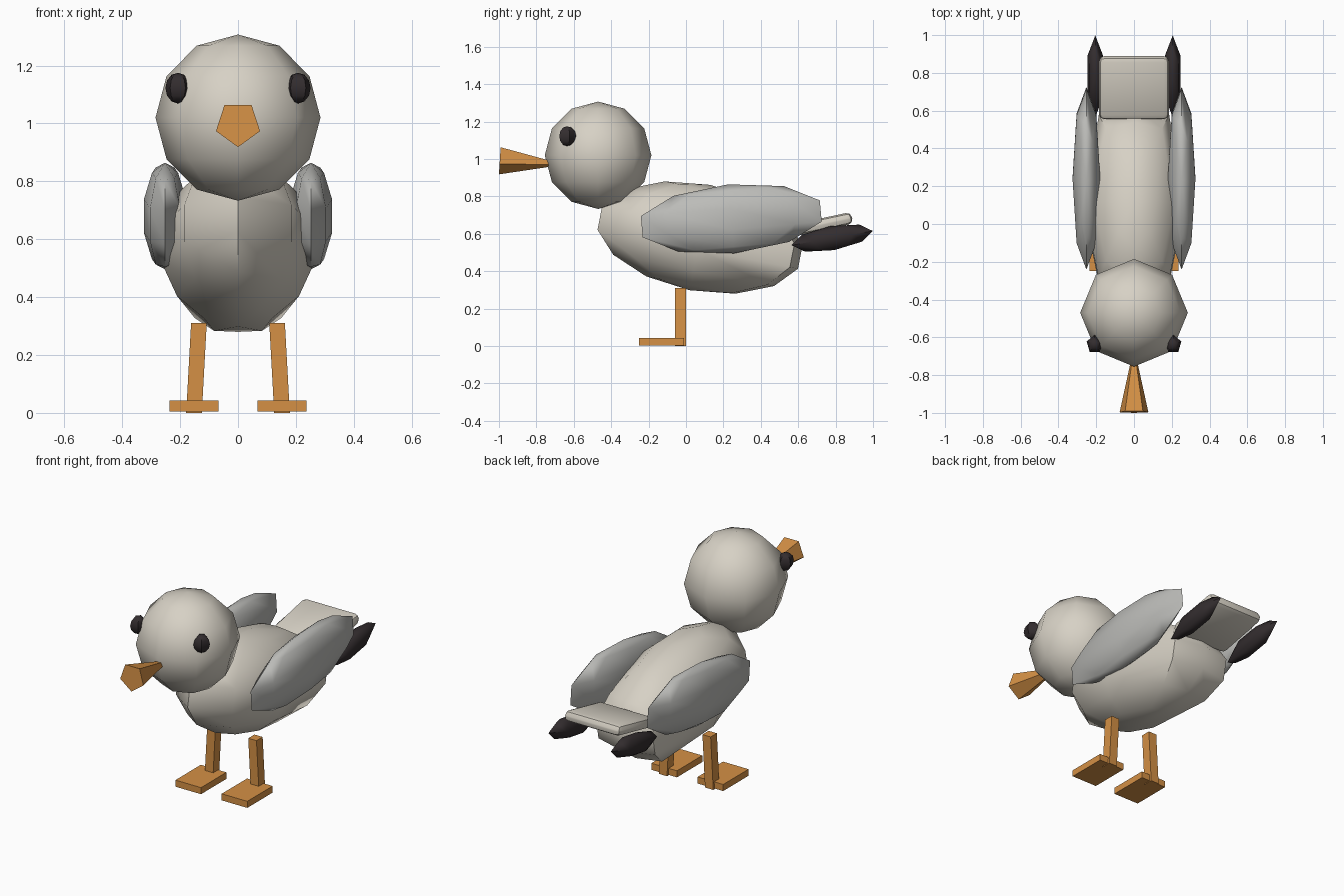
import bpy, bmesh, math
from mathutils import Matrix, Vector

if "Cube" in bpy.data.objects:
    bpy.data.objects.remove(bpy.data.objects["Cube"])


def material(name, rgb):
    m = bpy.data.materials.new(name)
    m.diffuse_color = (*rgb, 1)
    m.use_nodes = True
    m.node_tree.nodes["Principled BSDF"].inputs["Base Color"].default_value = m.diffuse_color
    return m


WHITE = material("warm white", (0.68, 0.64, 0.56))
GREY = material("wing grey", (0.50, 0.50, 0.48))
DARK = material("near black", (0.033, 0.026, 0.028))
ORANGE = material("orange", (0.66, 0.28, 0.06))


def finish(name, bm, mat, smooth=None):
    bmesh.ops.recalc_face_normals(bm, faces=bm.faces[:])
    me = bpy.data.meshes.new(name)
    bm.to_mesh(me)
    bm.free()
    me.materials.append(mat)
    if smooth:
        me.shade_smooth()
        me.set_sharp_from_angle(angle=math.radians(smooth))
    ob = bpy.data.objects.new(name, me)
    bpy.context.scene.collection.objects.link(ob)
    return ob


def ball(name, mat, centre, size, segs, rings, tilt=0, shape=None, smooth=50):
    """Low-poly ellipsoid, poles along z, first vertex towards +y, tilted about x."""
    bm = bmesh.new()
    bottom, top = bm.verts.new((0, 0, -1)), bm.verts.new((0, 0, 1))
    rows = []
    for r in range(1, rings):
        lat = math.pi * (r / rings - 0.5)
        rows.append([bm.verts.new((math.sin(2 * math.pi * s / segs) * math.cos(lat),
                                   math.cos(2 * math.pi * s / segs) * math.cos(lat),
                                   math.sin(lat))) for s in range(segs)])
    for s in range(segs):
        t = (s + 1) % segs
        bm.faces.new((bottom, rows[0][t], rows[0][s]))
        bm.faces.new((top, rows[-1][s], rows[-1][t]))
        for a, b in zip(rows, rows[1:]):
            bm.faces.new((a[s], a[t], b[t], b[s]))
    if shape:
        for v in bm.verts:
            shape(v)
    bm.transform(Matrix.Translation(centre)
                 @ Matrix.Rotation(math.radians(tilt), 4, 'X')
                 @ Matrix.Diagonal((*size, 1)))
    return finish(name, bm, mat, smooth)


def box(name, mat, lo, hi, tilt=0, bevel=0, shift_top=0):
    lo, hi = Vector(lo), Vector(hi)
    bm = bmesh.new()
    bmesh.ops.create_cube(bm, size=1)
    bm.transform(Matrix.Diagonal((*(hi - lo), 1)))
    for v in bm.verts:
        if v.co.z > 0:
            v.co.x += shift_top
    if bevel:
        bmesh.ops.bevel(bm, geom=bm.edges[:], offset=bevel, segments=2,
                        profile=0.5, affect='EDGES')
    bm.transform(Matrix.Translation((lo + hi) / 2)
                 @ Matrix.Rotation(math.radians(tilt), 4, 'X'))
    return finish(name, bm, mat, 40 if bevel else None)


def blunt_rear(v):
    # square off the rear end of the body
    if v.co.y > 0.05 and abs(v.co.x) > 0.05:
        v.co.y *= 1.3


# Head, body and tail
ball("head", WHITE, (0, -0.47, 1.02), (0.285, 0.285, 0.287), 8, 6)
ball("body", WHITE, (0, 0.075, 0.58), (0.27, 0.56, 0.287), 8, 7, -11, blunt_rear)
box("tail", WHITE, (-0.185, 0.552, 0.618), (0.185, 0.892, 0.682), 12, 0.028)

# Beak: five-sided cone that flares away from the head
bm = bmesh.new()
tip = bm.verts.new((0, -0.65, 0.97))
rim = []
for i in range(5):
    a = 2 * math.pi * i / 5
    rim.append(bm.verts.new((0.08 * math.sin(a), -0.995 - 0.005 * math.cos(a),
                             0.998 - 0.08 * math.cos(a))))
bm.faces.new(rim)
for i in range(5):
    bm.faces.new((rim[i], tip, rim[(i + 1) % 5]))
finish("beak", bm, ORANGE)

# Paired parts
for side, s in (("left", 1), ("right", -1)):
    ball(side + "_eye", DARK, (s * 0.208, -0.637, 1.122), (0.045, 0.05, 0.053), 5, 6)
    ball(side + "_wing", GREY, (s * 0.252, 0.242, 0.68), (0.077, 0.505, 0.185), 8, 5, 5)
    ball(side + "_wing_tip", DARK, (s * 0.205, 0.782, 0.577), (0.048, 0.22, 0.065), 6, 4, 10)
    cx = s * 0.152
    box(side + "_leg", ORANGE, (cx - 0.027, -0.058, 0.0), (cx + 0.027, 0.0, 0.31),
        shift_top=-s * 0.017)
    box(side + "_foot", ORANGE, (cx - 0.084, -0.25, 0.004), (cx + 0.084, -0.012, 0.043))
